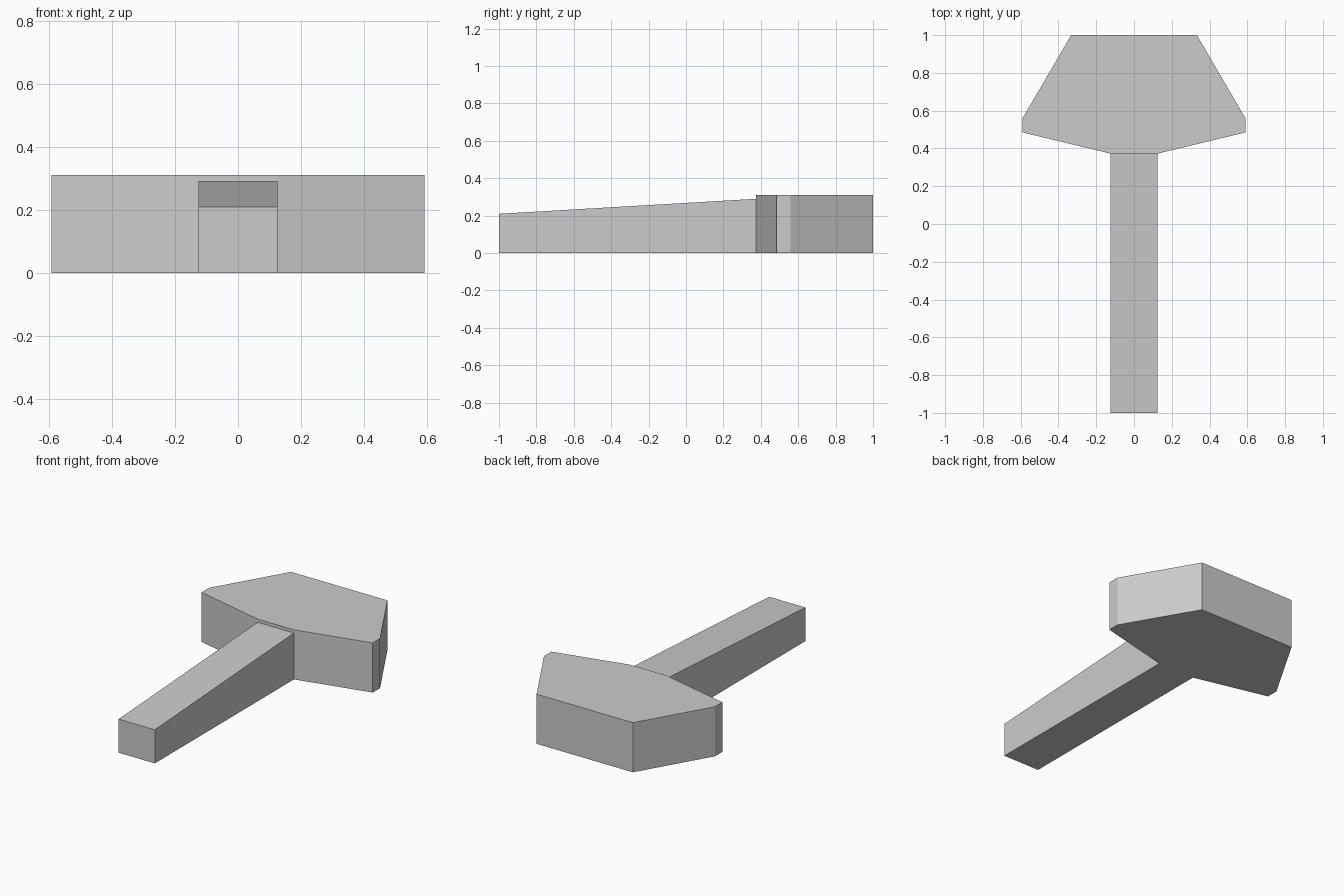
import bpy
import bmesh

if "Cube" in bpy.data.objects:
    bpy.data.objects.remove(bpy.data.objects["Cube"])

grey = bpy.data.materials.new("plain grey")
grey.diffuse_color = (0.6, 0.6, 0.6, 1)
grey.use_nodes = True
grey.node_tree.nodes["Principled BSDF"].inputs["Base Color"].default_value = grey.diffuse_color


def prism(name, outline, top):
    """Extrude a counter-clockwise plan outline from z = 0 up to top(y)."""
    bm = bmesh.new()
    low = [bm.verts.new((x, y, 0)) for x, y in outline]
    high = [bm.verts.new((x, y, top(y))) for x, y in outline]
    bm.faces.new(low[::-1])
    bm.faces.new(high)
    n = len(outline)
    for i in range(n):
        j = (i + 1) % n
        bm.faces.new((low[i], low[j], high[j], high[i]))
    mesh = bpy.data.meshes.new(name)
    bm.to_mesh(mesh)
    bm.free()
    mesh.materials.append(grey)
    obj = bpy.data.objects.new(name, mesh)
    bpy.context.collection.objects.link(obj)
    return obj


# Head: mirrored half outline, flat top
half = [(0.125, 0.373), (0.591, 0.485), (0.591, 0.558), (0.333, 1.0)]
prism("head", half + [(-x, y) for x, y in reversed(half)], lambda y: 0.31)

# Handle: straight in plan, top rising towards the head
w = 0.125
prism("handle", [(-w, -1), (w, -1), (w, 0.373), (-w, 0.373)],
      lambda y: 0.21 + (y + 1) / 1.373 * 0.08)
